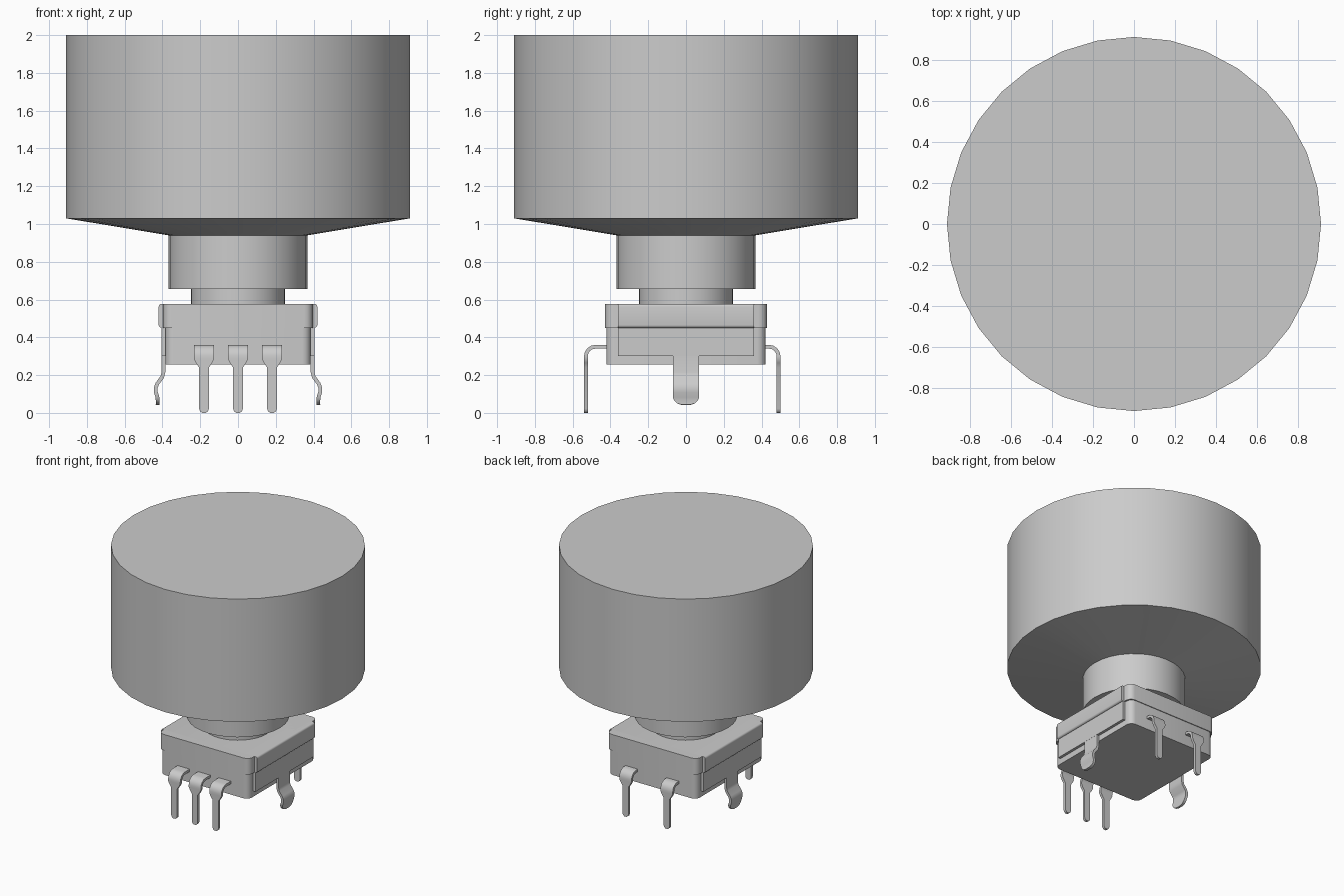
import bpy, bmesh, math
from mathutils import Vector, Matrix

if "Cube" in bpy.data.objects:
    bpy.data.objects.remove(bpy.data.objects["Cube"])


def finish(bm, name, angle=30):
    bmesh.ops.recalc_face_normals(bm, faces=bm.faces)
    me = bpy.data.meshes.new(name)
    bm.to_mesh(me)
    bm.free()
    ob = bpy.data.objects.new(name, me)
    bpy.context.collection.objects.link(ob)
    bpy.ops.object.select_all(action='DESELECT')
    ob.select_set(True)
    bpy.context.view_layer.objects.active = ob
    bpy.ops.object.shade_smooth_by_angle(angle=math.radians(angle))
    return ob


def lathe(name, profile, n=32):
    """Closed turned part from (radius, z) points."""
    bm = bmesh.new()
    rings = [[bm.verts.new((r * math.cos(2 * math.pi * i / n),
                            r * math.sin(2 * math.pi * i / n), z))
              for i in range(n)] for r, z in profile]
    for a, b in zip(rings, rings[1:]):
        for i in range(n):
            j = (i + 1) % n
            bm.faces.new((a[i], a[j], b[j], b[i]))
    bm.faces.new(rings[0])
    bm.faces.new(rings[-1])
    return finish(bm, name)


def box(name, x, y, z, axis=2, radius=0.0):
    """Box from ranges, with the edges along one axis rounded."""
    bm = bmesh.new()
    bmesh.ops.create_cube(bm, size=1)
    for v in bm.verts:
        v.co = Vector([lo + (c + 0.5) * (hi - lo) for c, (lo, hi) in zip(v.co, (x, y, z))])
    if radius:
        edges = [e for e in bm.edges
                 if abs((e.verts[0].co - e.verts[1].co).normalized()[axis]) > 0.9]
        bmesh.ops.bevel(bm, geom=edges, offset=radius, segments=4, profile=0.5, affect='EDGES')
    return finish(bm, name)


def strip(name, stations, thickness, angle, side=0.0):
    """Bent sheet-metal strip through (outward, z, half width) stations."""
    bm = bmesh.new()
    pts = [Vector((r, z)) for r, z, w in stations]
    rings = []
    for i, (r, z, w) in enumerate(stations):
        t = (pts[min(i + 1, len(pts) - 1)] - pts[max(i - 1, 0)]).normalized()
        nrm = Vector((-t.y, t.x)) * thickness / 2
        rings.append([bm.verts.new((r + k * nrm.x, side + s * w, z + k * nrm.y))
                      for k, s in ((1, 1), (1, -1), (-1, -1), (-1, 1))])
    for a, b in zip(rings, rings[1:]):
        for i in range(4):
            j = (i + 1) % 4
            bm.faces.new((a[i], a[j], b[j], b[i]))
    bm.faces.new(rings[0])
    bm.faces.new(rings[-1])
    bmesh.ops.rotate(bm, verts=bm.verts, cent=(0, 0, 0), matrix=Matrix.Rotation(angle, 3, 'Z'))
    return finish(bm, name, 40)


# Knob with collar, and the narrower bushing below it
lathe("knob", [(0.367, 0.655), (0.367, 0.94), (0.91, 1.03), (0.91, 2.0)])
lathe("bushing", [(0.25, 0.56), (0.25, 0.67)])

# Housing and metal cover
box("housing", (-0.385, 0.385), (-0.422, 0.422), (0.255, 0.46), 2, 0.045)
box("cover", (-0.396, 0.396), (-0.428, 0.428), (0.45, 0.577), 2, 0.045)
box("cover_band", (-0.42, 0.42), (-0.36, 0.36), (0.45, 0.577), 1, 0.015)

# Side plates with kinked mounting legs
leg = [(0.395, 0.32, 0.07), (0.395, 0.215, 0.07), (0.401, 0.19, 0.07),
       (0.427, 0.155, 0.07), (0.435, 0.135, 0.07), (0.435, 0.11, 0.07),
       (0.427, 0.085, 0.07), (0.425, 0.065, 0.062), (0.425, 0.05, 0.047),
       (0.426, 0.042, 0.02)]
# Leg outline is mirrored by rotating it to the opposite side
for label, sx, ang in (("right", 1, 0), ("left", -1, math.pi)):
    box(label + "_side_plate", sorted((sx * 0.37, sx * 0.406)), (-0.36, 0.36), (0.30, 0.47))
    strip(label + "_mounting_leg", leg, 0.02, ang)


# Terminal pins: horizontal root, rounded bend, taper and rounded tip
def pin(name, reach, angle, side):
    path = [(0.40, 0.35, 0.053), (reach - 0.05, 0.35, 0.053)]
    for k in range(1, 5):
        a = math.pi / 2 * k / 4
        path.append((reach - 0.05 + 0.05 * math.sin(a), 0.30 + 0.05 * math.cos(a), 0.053))
    path += [(reach, 0.285, 0.053), (reach, 0.265, 0.043), (reach, 0.24, 0.026),
             (reach, 0.022, 0.026), (reach, 0.008, 0.02), (reach, 0.0, 0.01)]
    strip(name, path, 0.02, angle, side)


for i, s in enumerate((-0.18, 0, 0.18)):
    pin(f"front_pin_{i + 1}", 0.53, -math.pi / 2, s)
for i, s in enumerate((-0.18, 0.18)):
    pin(f"back_pin_{i + 1}", 0.49, math.pi / 2, s)
